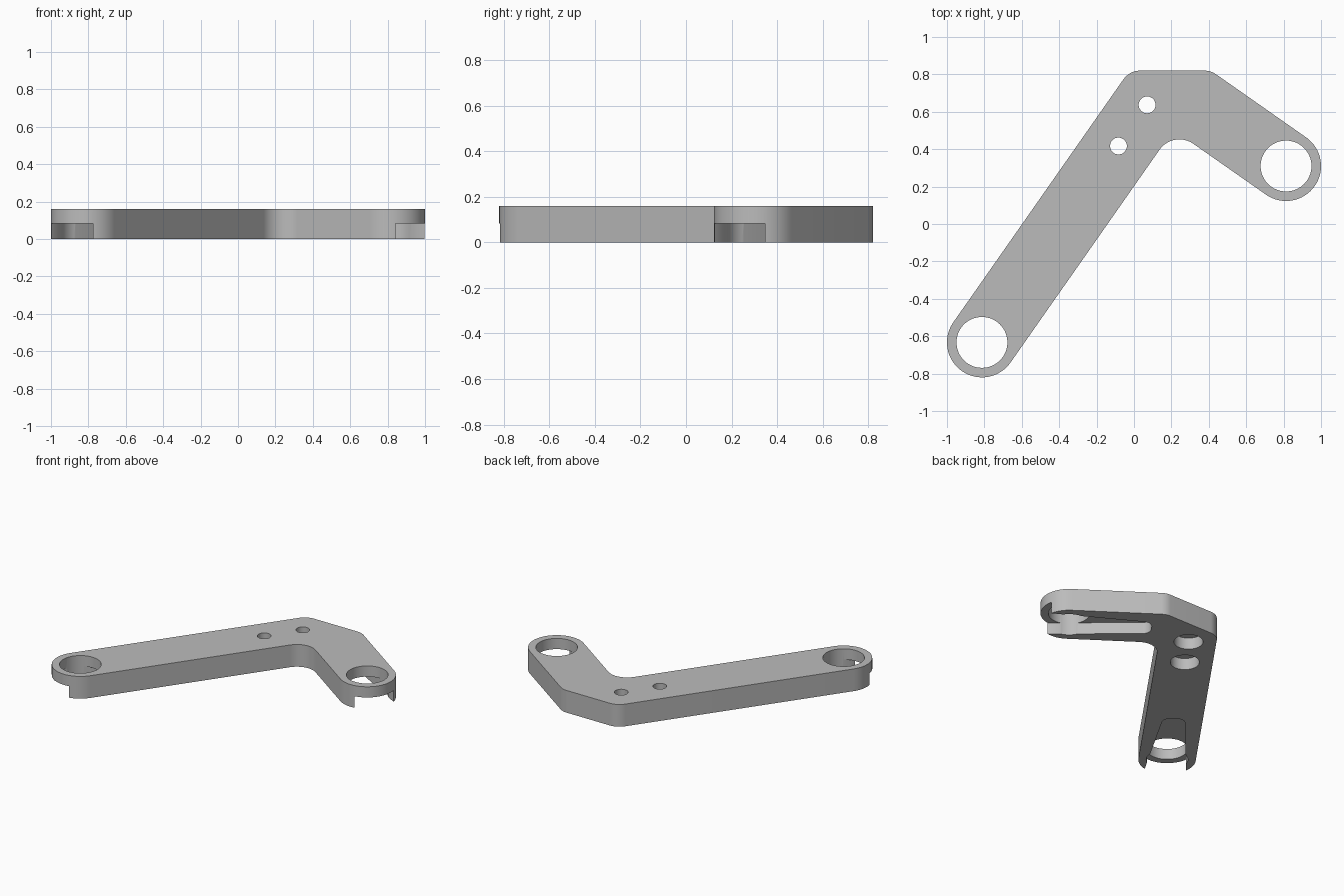
import bpy, bmesh, math
from mathutils import Vector

cube = bpy.data.objects.get("Cube")
if cube:
    bpy.data.objects.remove(cube, do_unlink=True)

THICK, RECESS = 0.16, 0.083
RIM, BORE = 0.187, 0.136
END_A, END_B = Vector((-0.813, -0.633)), Vector((0.813, 0.31))
ANGLE = math.radians(55)
DIR_A = Vector((math.cos(ANGLE), math.sin(ANGLE)))   # long arm, tip to elbow
DIR_B = Vector((-DIR_A.y, DIR_A.x))                  # short arm, tip to elbow

grey = bpy.data.materials.new("plain grey")
grey.use_nodes = True
colour = (0.5, 0.5, 0.5, 1)
grey.diffuse_color = colour
grey.node_tree.nodes["Principled BSDF"].inputs["Base Color"].default_value = colour


def arc(centre, radius, start, sweep, steps):
    return [centre + radius * Vector((math.cos(start + sweep * i / steps),
                                      math.sin(start + sweep * i / steps)))
            for i in range(steps + 1)]


def fillet(before, corner, after, radius, steps=12):
    """Round a corner with an arc tangent to both of its edges."""
    u, v = (before - corner).normalized(), (after - corner).normalized()
    half = u.angle(v) / 2
    centre = corner + (u + v).normalized() * radius / math.sin(half)
    p = corner + u * radius / math.tan(half) - centre
    q = corner + v * radius / math.tan(half) - centre
    start = math.atan2(p.y, p.x)
    sweep = math.atan2(p.x * q.y - p.y * q.x, p.dot(q))
    return arc(centre, radius, start, sweep, steps)


def prism(name, points, low, high):
    bm = bmesh.new()
    face = bm.faces.new([bm.verts.new((p.x, p.y, low)) for p in points])
    top = bmesh.ops.extrude_face_region(bm, geom=[face])["geom"]
    bmesh.ops.translate(bm, vec=(0, 0, high - low),
                        verts=[g for g in top if isinstance(g, bmesh.types.BMVert)])
    bmesh.ops.recalc_face_normals(bm, faces=bm.faces)
    mesh = bpy.data.meshes.new(name)
    bm.to_mesh(mesh)
    bm.free()
    obj = bpy.data.objects.new(name, mesh)
    bpy.context.collection.objects.link(obj)
    mesh.materials.append(grey)
    return obj


def cylinder(name, centre, radius, low, high, steps=64):
    return prism(name, arc(centre, radius, 0, math.tau, steps)[:-1], low, high)


def cut(target, cutter):
    cutter.hide_render = True
    mod = target.modifiers.new("cut", "BOOLEAN")
    mod.operation, mod.solver, mod.object = "DIFFERENCE", "EXACT", cutter
    bpy.context.view_layer.objects.active = target
    bpy.ops.object.modifier_apply(modifier=mod.name)
    bpy.data.objects.remove(cutter, do_unlink=True)


# Bent arm outline: two round ends, a rounded inner elbow and a flat outer elbow
a_left, a_right = END_A + DIR_B * RIM, END_A - DIR_B * RIM
b_outer, b_inner = END_B + DIR_A * RIM, END_B - DIR_A * RIM
elbow = a_right + DIR_A * (b_inner - a_right).dot(DIR_A)
top_y = 0.82
flat_left = a_left + DIR_A * (top_y - a_left.y) / DIR_A.y
flat_right = b_outer + DIR_B * (top_y - b_outer.y) / DIR_B.y
outline = arc(END_A, RIM, ANGLE + math.pi / 2, math.pi, 32)
outline += fillet(a_right, elbow, b_inner, 0.13, 16)
outline += arc(END_B, RIM, ANGLE - math.pi, math.pi, 32)
outline += fillet(b_outer, flat_right, flat_left, 0.11)
outline += fillet(flat_right, flat_left, a_left, 0.11)
arm = prism("bent_arm", outline, 0, THICK)

# Tapered recess under each end, open at the tip, with a bore through it
for centre, along in ((END_A, DIR_A), (END_B, DIR_B)):
    side = Vector((-along.y, along.x))

    def at(d, sign):
        return centre + along * d + side * sign * (0.123 - 0.095 * d)

    tip_l, tip_r, end_l, end_r = at(-0.3, 1), at(-0.3, -1), at(0.54, 1), at(0.54, -1)
    slot = [tip_l, tip_r] + fillet(tip_r, end_r, end_l, 0.06) + fillet(end_r, end_l, tip_l, 0.06)
    cut(arm, prism("slot_cutter", slot, -0.1, RECESS))
    cut(arm, cylinder("bore_cutter", centre, BORE, -0.1, THICK + 0.1))

# Two bolt holes, counterbored from below
for centre in (Vector((0.07, 0.637)), Vector((-0.083, 0.417))):
    cut(arm, cylinder("counterbore_cutter", centre, 0.095, -0.1, RECESS, 48))
    cut(arm, cylinder("bolt_cutter", centre, 0.045, -0.1, THICK + 0.1, 48))

bpy.ops.object.select_all(action="DESELECT")
arm.select_set(True)
bpy.context.view_layer.objects.active = arm
bpy.ops.object.shade_smooth_by_angle(angle=math.radians(30))
